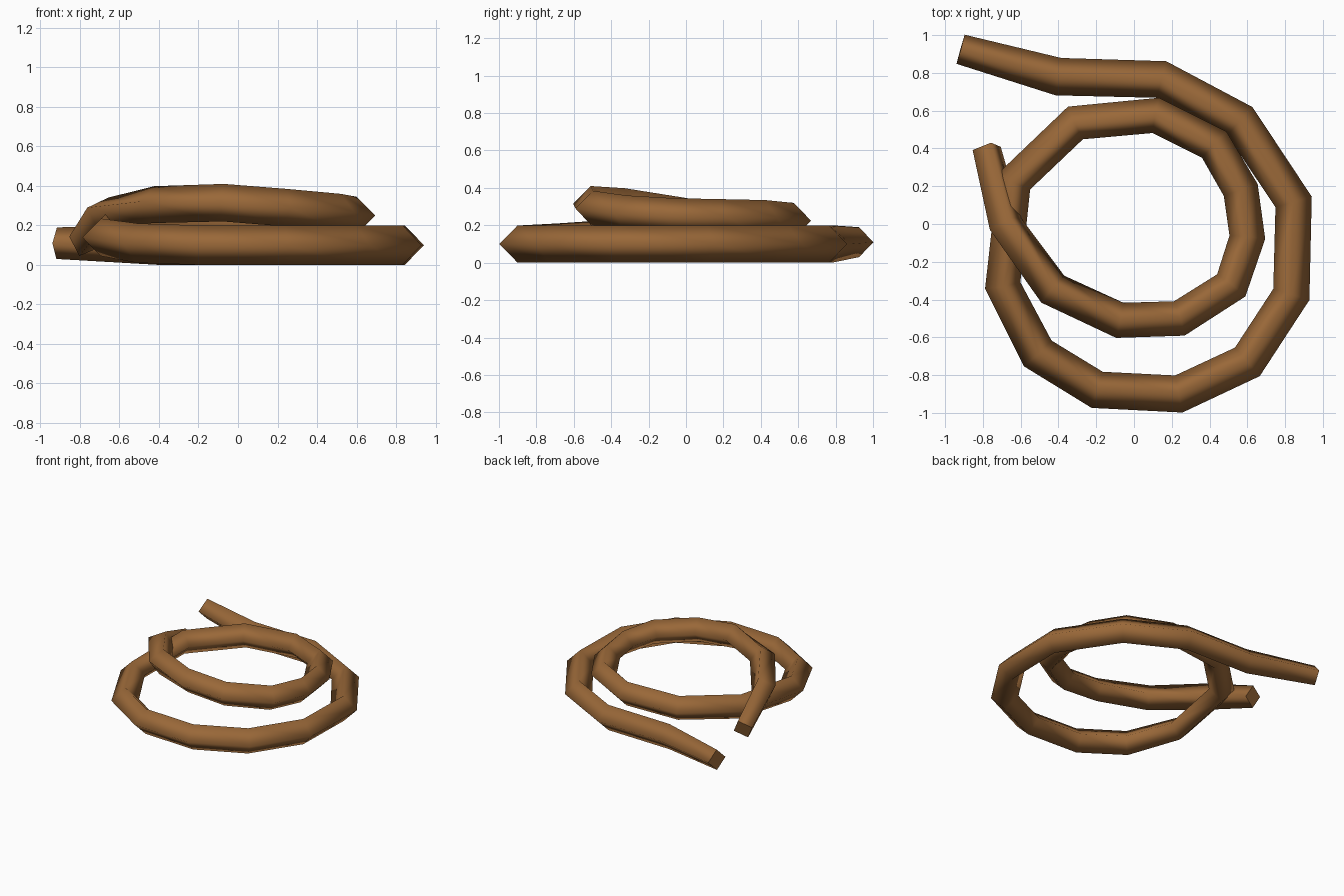
import bpy, bmesh, math
from mathutils import Vector

if "Cube" in bpy.data.objects:
    bpy.data.objects.remove(bpy.data.objects["Cube"])

# Rope material
brown = bpy.data.materials.new("rope brown")
brown.diffuse_color = (0.32, 0.138, 0.04, 1)
brown.use_nodes = True
brown.node_tree.nodes["Principled BSDF"].inputs["Base Color"].default_value = brown.diffuse_color

# Rope centre line: lower outer loop winding clockwise into the upper inner loop
path = [
    (-0.918, 0.925, 0.11), (-0.40, 0.78, 0.10), (0.145, 0.765, 0.10),
    (0.56, 0.545, 0.10), (0.845, 0.117, 0.10), (0.833, -0.373, 0.10),
    (0.60, -0.73, 0.10), (0.237, -0.90, 0.10), (-0.195, -0.878, 0.10),
    (-0.51, -0.685, 0.11), (-0.695, -0.325, 0.14), (-0.635, 0.225, 0.19),
    (-0.31, 0.535, 0.21), (0.115, 0.575, 0.225), (0.425, 0.42, 0.24),
    (0.565, 0.18, 0.245), (0.60, -0.07, 0.25), (0.515, -0.325, 0.265),
    (0.24, -0.50, 0.29), (-0.075, -0.51, 0.315), (-0.43, -0.345, 0.305),
    (-0.68, 0.0, 0.255), (-0.78, 0.40, 0.115),
]
pts = [Vector(p) for p in path]
n = len(pts)
roll = {n - 3: 10, n - 2: 22, n - 1: 22}   # slight twist at the loose upper end

bm = bmesh.new()
rings = []
for i, p in enumerate(pts):
    before = (p - pts[i - 1]).normalized() if i > 0 else Vector()
    after = (pts[i + 1] - p).normalized() if i < n - 1 else Vector()
    t = (before + after).normalized()
    side = Vector((0, 0, 1)).cross(t).normalized()
    up = t.cross(side)
    r = 0.08 if i in (0, n - 1) else (0.1 if i < 10 else 0.095)
    ring = []
    for k in range(4):                      # four-sided section, corner on top
        a = math.radians(90 * k + roll.get(i, 0))
        ring.append(bm.verts.new(p + r * (side * math.cos(a) + up * math.sin(a))))
    rings.append(ring)

# Rope skin
for a, b in zip(rings, rings[1:]):
    for k in range(4):
        j = (k + 1) % 4
        bm.faces.new((a[k], a[j], b[j], b[k])).smooth = True
# Cut ends, kept crisp
for ring in (rings[0], rings[-1]):
    cap = bm.faces.new(ring)
    for e in cap.edges:
        e.smooth = False
bmesh.ops.recalc_face_normals(bm, faces=bm.faces)

mesh = bpy.data.meshes.new("coiled_rope")
bm.to_mesh(mesh)
bm.free()
mesh.materials.append(brown)
rope = bpy.data.objects.new("coiled_rope", mesh)
bpy.context.collection.objects.link(rope)
